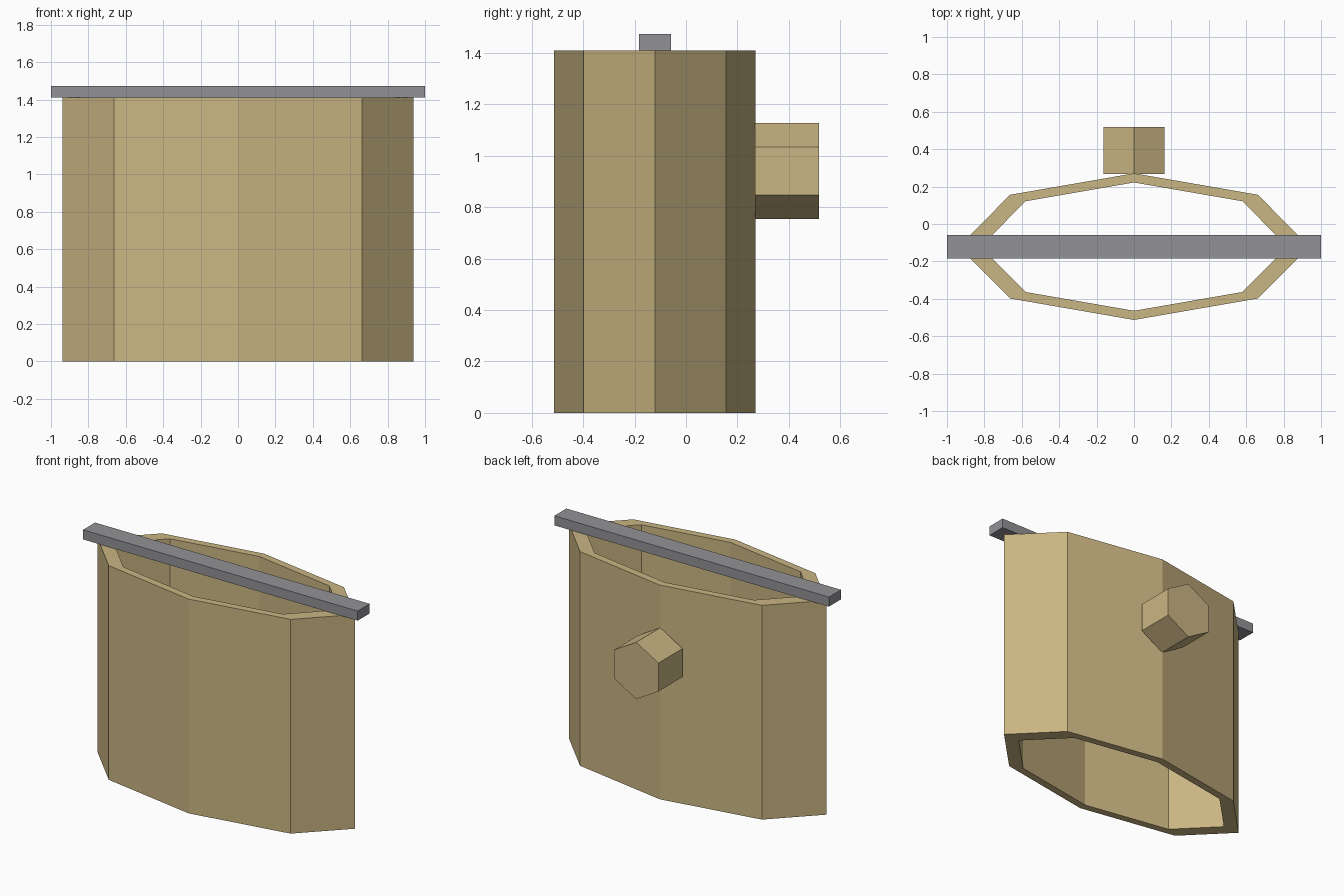
import bpy, bmesh, math

default = bpy.data.objects.get("Cube")
if default:
    bpy.data.objects.remove(default, do_unlink=True)


def material(name, rgb):
    mat = bpy.data.materials.new(name)
    mat.use_nodes = True
    color = (*rgb, 1.0)
    mat.diffuse_color = color
    mat.node_tree.nodes["Principled BSDF"].inputs["Base Color"].default_value = color
    return mat


tan = material("tan", (0.59, 0.465, 0.227))
grey = material("grey", (0.29, 0.29, 0.31))


def add_object(name, bm, mat):
    bmesh.ops.recalc_face_normals(bm, faces=bm.faces)
    mesh = bpy.data.meshes.new(name)
    bm.to_mesh(mesh)
    bm.free()
    mesh.materials.append(mat)
    obj = bpy.data.objects.new(name, mesh)
    bpy.context.collection.objects.link(obj)
    return obj


def ellipse(sides, rx, ry):
    steps = [math.tau * i / sides for i in range(sides)]
    return [(rx * math.cos(a), ry * math.sin(a)) for a in steps]


HEIGHT = 1.41
CENTRE_Y = -0.121
SIDES = 8

# Open eight-sided sleeve with a thick wall
bm = bmesh.new()
rings = []
for rx, ry, z in ((0.937, 0.392, 0), (0.937, 0.392, HEIGHT),
                  (0.82, 0.343, HEIGHT), (0.82, 0.343, 0)):
    rings.append([bm.verts.new((x, y + CENTRE_Y, z)) for x, y in ellipse(SIDES, rx, ry)])
for k, ring in enumerate(rings):
    after = rings[(k + 1) % len(rings)]
    for i in range(SIDES):
        j = (i + 1) % SIDES
        bm.faces.new((ring[i], ring[j], after[j], after[i]))
add_object("sleeve", bm, tan)

# Flat bar lying across the open top
bm = bmesh.new()
bmesh.ops.create_cube(bm, size=1)
bmesh.ops.scale(bm, vec=(2, 0.125, 0.063), verts=bm.verts)
bmesh.ops.translate(bm, vec=(0, CENTRE_Y, HEIGHT + 0.0315), verts=bm.verts)
add_object("top_bar", bm, grey)

# Six-sided peg on the back, corners up and down
bm = bmesh.new()
radius = 0.187
profile = [bm.verts.new((x, 0.268, 0.941 + z))
           for z, x in ellipse(6, radius, radius)]
cap = bm.faces.new(profile)
extruded = bmesh.ops.extrude_face_region(bm, geom=[cap], use_keep_orig=True)
tip = [v for v in extruded["geom"] if isinstance(v, bmesh.types.BMVert)]
bmesh.ops.translate(bm, vec=(0, 0.25, 0), verts=tip)
add_object("back_peg", bm, tan)
